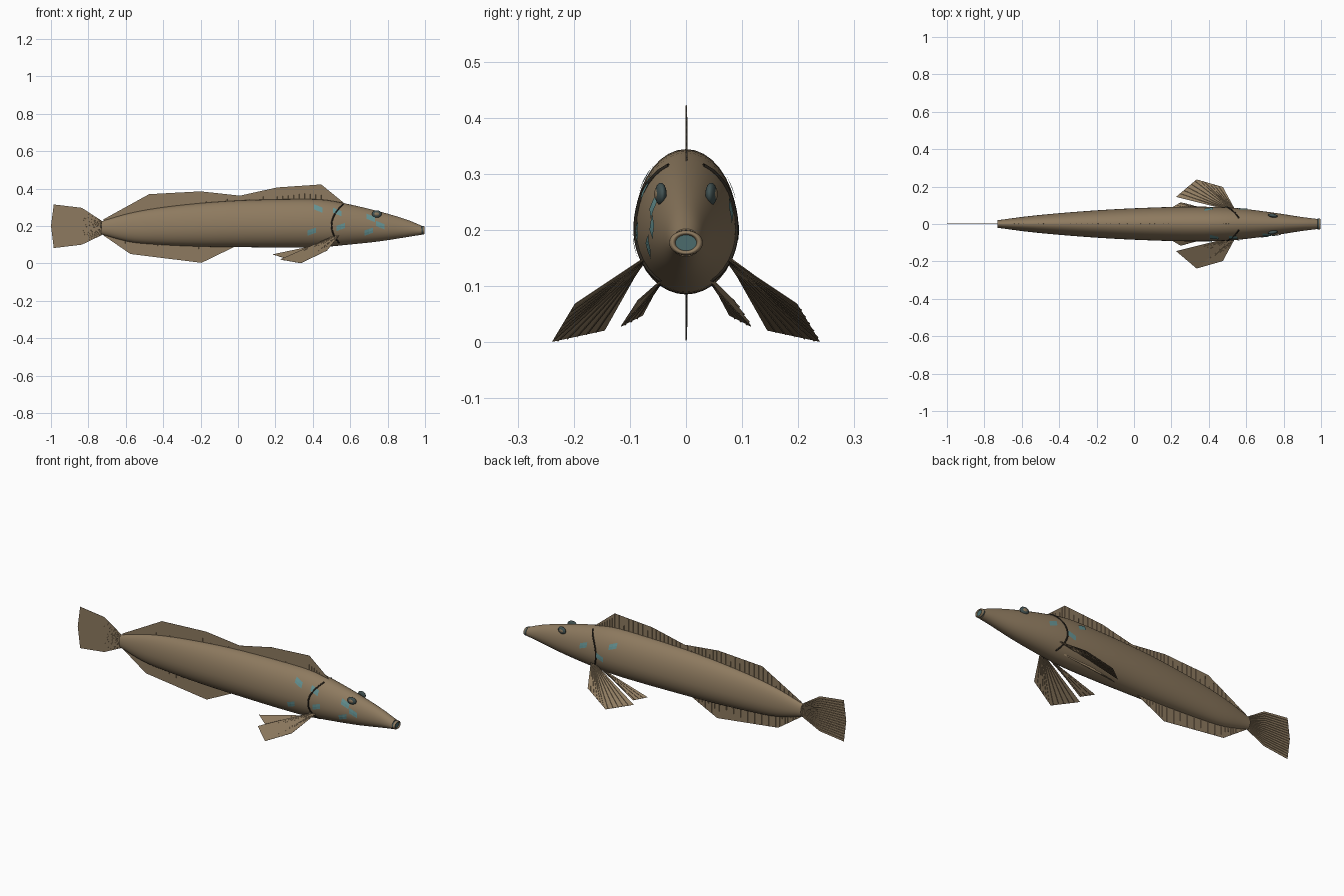
import bpy, bmesh, math
from mathutils import Vector

if "Cube" in bpy.data.objects:
    bpy.data.objects.remove(bpy.data.objects["Cube"], do_unlink=True)


def material(name, rgb):
    m = bpy.data.materials.new(name)
    m.use_nodes = True
    m.diffuse_color = (*rgb, 1)
    bsdf = m.node_tree.nodes["Principled BSDF"]
    bsdf.inputs["Base Color"].default_value = (*rgb, 1)
    bsdf.inputs["Roughness"].default_value = 0.8
    return m


BROWN = material("brown skin", (0.27, 0.195, 0.115))
DARK = material("dark line", (0.025, 0.02, 0.014))
TEAL = material("teal spot", (0.13, 0.285, 0.285))
MOUTH = material("mouth teal", (0.07, 0.145, 0.15))
SLATE = material("slate rim", (0.055, 0.085, 0.085))


def make(name, verts, faces, mat, smooth=False):
    mesh = bpy.data.meshes.new(name)
    mesh.from_pydata([tuple(v) for v in verts], [], faces)
    bm = bmesh.new()
    bm.from_mesh(mesh)
    bmesh.ops.recalc_face_normals(bm, faces=bm.faces)
    bm.to_mesh(mesh)
    bm.free()
    mesh.materials.append(mat)
    ob = bpy.data.objects.new(name, mesh)
    bpy.context.collection.objects.link(ob)
    if smooth:
        finish(ob)
    return ob


def finish(ob):
    bpy.ops.object.select_all(action='DESELECT')
    ob.select_set(True)
    bpy.context.view_layer.objects.active = ob
    bpy.ops.object.shade_smooth_by_angle(angle=math.radians(40))


# Body profile: x, top, bottom, half width
PROFILE = [Vector(p) for p in (
    (-0.73, 0.225, 0.155, 0.02), (-0.58, 0.268, 0.115, 0.04),
    (-0.42, 0.297, 0.1, 0.056), (-0.2, 0.322, 0.09, 0.073),
    (0, 0.336, 0.087, 0.084), (0.25, 0.343, 0.085, 0.092),
    (0.45, 0.341, 0.087, 0.091), (0.57, 0.321, 0.098, 0.083),
    (0.75, 0.279, 0.117, 0.06), (0.9, 0.235, 0.14, 0.037),
    (0.98, 0.202, 0.153, 0.027))]


def section(x):
    """Smoothly interpolated top, bottom and half width."""
    n = len(PROFILE)
    i = max(k for k in range(n - 1) if k == 0 or PROFILE[k].x <= x)

    def slope(k):
        a, b = PROFILE[max(k - 1, 0)], PROFILE[min(k + 1, n - 1)]
        return (b - a) / (b.x - a.x)
    a, b = PROFILE[i], PROFILE[i + 1]
    h = b.x - a.x
    t = (x - a.x) / h
    v = (a * (1 + 2 * t) * (1 - t) ** 2 + b * t * t * (3 - 2 * t)
         + slope(i) * h * t * (1 - t) ** 2 - slope(i + 1) * h * t * t * (1 - t))
    return v[1], v[2], v[3]


def surface(x, z, side, lift):
    """Point just off the flank at a given length and height."""
    top, bot, w = section(x)
    mid = bot + 0.45 * (top - bot)
    k = (z - mid) / ((top - mid) if z > mid else (mid - bot))
    return Vector((x, side * (w * math.sqrt(max(0, 1 - k * k)) + lift), z))


# Body
RINGS, SEG = 48, 36
verts, faces = [], []
for r in range(RINGS + 1):
    x = -0.73 + 1.71 * r / RINGS
    top, bot, w = section(x)
    mid = bot + 0.45 * (top - bot)
    for s in range(SEG):
        a = math.tau * s / SEG
        c = math.cos(a)
        verts.append((x, w * math.sin(a), mid + c * ((top - mid) if c > 0 else (mid - bot))))
for r in range(RINGS):
    for s in range(SEG):
        n = (s + 1) % SEG
        faces.append((r * SEG + s, r * SEG + n, (r + 1) * SEG + n, (r + 1) * SEG + s))
faces += [tuple(range(SEG)), tuple(range(RINGS * SEG, RINGS * SEG + SEG))]
make("body", verts, faces, BROWN, True)


def along(row, t):
    i = min(int(t * (len(row) - 1)), len(row) - 2)
    return row[i].lerp(row[i + 1], t * (len(row) - 1) - i)


def fin(name, rows, rays, offsets):
    """Thin webbed plate through matching rows of points, with tapered rays."""
    rows = [[Vector(p) for p in row] for row in rows]
    n = len(rows[0])
    quads = [(r * n + i, r * n + i + 1, (r + 1) * n + i + 1, (r + 1) * n + i)
             for r in range(len(rows) - 1) for i in range(n - 1)]
    ob = make(name, [p for row in rows for p in row], quads, BROWN)
    mod = ob.modifiers.new("thickness", 'SOLIDIFY')
    mod.thickness, mod.offset = 0.001, 0
    v, f = [], []
    for off in offsets:
        off = Vector(off)
        out = off.normalized()
        for k in range(1, rays):
            b = len(v)
            for r, row in enumerate(rows):
                p = along(row, k / rays) + off
                d = (along(row, k / rays + 0.01) - along(row, k / rays - 0.01)).normalized()
                size = 0.002 - 0.001 * r / (len(rows) - 1)
                v += [p - d * size, p + out * size, p + d * size, p - out * size]
            f += [(b + 4 * r + q, b + 4 * r + (q + 1) % 4,
                   b + 4 * r + 4 + (q + 1) % 4, b + 4 * r + 4 + q)
                  for r in range(len(rows) - 1) for q in range(4)]
    make(name + "_rays", v, f, BROWN)


def median(name, edge, rays, upper):
    base = []
    for x, z in edge:
        top, bot, w = section(x)
        base.append((x, 0, top - 0.012 if upper else bot + 0.012))
    fin(name, [base, [(x, 0, z) for x, z in edge]], rays, [(0, 0.001, 0)])


# Dorsal and anal fins
median("front_dorsal_fin", [(0.57, 0.32), (0.445, 0.422), (0.21, 0.406), (0.01, 0.362)], 24, True)
median("rear_dorsal_fin", [(0.01, 0.362), (-0.2, 0.385), (-0.475, 0.37), (-0.72, 0.235)], 28, True)
median("anal_fin", [(-0.02, 0.088), (-0.195, 0.003), (-0.575, 0.05), (-0.72, 0.15)], 26, False)

# Tail fin
fin("tail_fin", [
    [(-0.72, 0, 0.222), (-0.72, 0, 0.19), (-0.72, 0, 0.155)],
    [(-0.835, 0, 0.297), (-0.845, 0, 0.198), (-0.835, 0, 0.1)],
    [(-0.985, 0, 0.315), (-1, 0, 0.2), (-0.985, 0, 0.082)]], 16, [(0, 0.001, 0)])

for side, word in ((1, "left"), (-1, "right")):
    def mirrored(rows):
        return [[(x, side * y, z) for x, y, z in row] for row in rows]

    # Paired fins, rayed underneath and, on the left, above as well
    under = Vector((0, -side, -1)) * 0.001
    sides = [under, -under] if side > 0 else [under]
    fin(word + "_pectoral_fin", mirrored([
        [(0.54, 0.078, 0.148), (0.52, 0.078, 0.145), (0.495, 0.078, 0.14)],
        [(0.475, 0.198, 0.068), (0.335, 0.238, 0.001), (0.225, 0.145, 0.021)]]), 11, sides)
    fin(word + "_pelvic_fin", mirrored([
        [(0.5, 0.046, 0.11), (0.48, 0.046, 0.108), (0.46, 0.046, 0.106)],
        [(0.36, 0.086, 0.075), (0.25, 0.116, 0.028), (0.185, 0.077, 0.048)]]), 7, sides)

    # Gill slit: a thin tube following the flank
    curve = bpy.data.curves.new(word + "_gill_slit", 'CURVE')
    curve.dimensions = '3D'
    curve.bevel_depth, curve.bevel_resolution = 0.004, 1
    line = curve.splines.new('POLY')
    line.points.add(20)
    for i, p in enumerate(line.points):
        u = i / 20
        x = 0.5 + 0.05 * abs(2 * u - 1.1) ** 2
        p.co = (*surface(x, 0.315 - 0.205 * u, side, 0.001), 1)
    curve.materials.append(DARK)
    bpy.context.collection.objects.link(bpy.data.objects.new(word + "_gill_slit", curve))

    # Eye: flattened rim ball with a raised iris
    for part, size, y, mat in (("eye", (0.026, 0.01, 0.02), 0.045, SLATE),
                               ("iris", (0.015, 0.006, 0.011), 0.0505, BROWN)):
        bpy.ops.mesh.primitive_uv_sphere_add(segments=20, ring_count=12, radius=1,
                                             location=(0.742, side * y, 0.264),
                                             rotation=(0, 0, -side * 0.15))
        ob = bpy.context.object
        ob.name, ob.scale = word + "_" + part, size
        ob.data.materials.append(mat)
        finish(ob)

    # Teal spots: small patches lying on the flank
    spots = [(0.4, 0.278), (0.475, 0.2), (0.585, 0.235)] if side > 0 else [
        (0.43, 0.293), (0.395, 0.17), (0.53, 0.275), (0.55, 0.195),
        (0.71, 0.243), (0.7, 0.17), (0.76, 0.205)]
    v, f = [], []
    for n, (x, z) in enumerate(spots):
        tilt = -0.4 if n % 2 == 0 else 0.35
        b = len(v)
        for j in (-1, 0, 1):
            for i in (-1, 0, 1):
                dx = 0.023 * i
                v.append(surface(x + dx, z + dx * tilt + 0.014 * j, side, 0.0035))
        f += [(b + q, b + q + 1, b + q + 4, b + q + 3) for q in (0, 1, 3, 4)]
    make(word + "_spots", v, f, TEAL)

# Mouth: lip ring, brown in front and slate behind, with an inner disc
bpy.ops.mesh.primitive_torus_add(major_segments=32, minor_segments=10, major_radius=0.024,
                                 minor_radius=0.006, location=(0.988, 0, 0.177),
                                 rotation=(0, math.pi / 2, 0))
lips = bpy.context.object
lips.name, lips.scale = "lips", (0.75, 1, 1.6)
lips.data.materials.append(BROWN)
lips.data.materials.append(SLATE)
for poly in lips.data.polygons:
    poly.material_index = 0 if poly.normal.z > 0.3 else 1
finish(lips)
bpy.ops.mesh.primitive_cylinder_add(vertices=32, radius=0.024, depth=0.02,
                                    location=(0.982, 0, 0.177), rotation=(0, math.pi / 2, 0))
mouth = bpy.context.object
mouth.name, mouth.scale = "mouth", (0.75, 1, 1)
mouth.data.materials.append(MOUTH)
